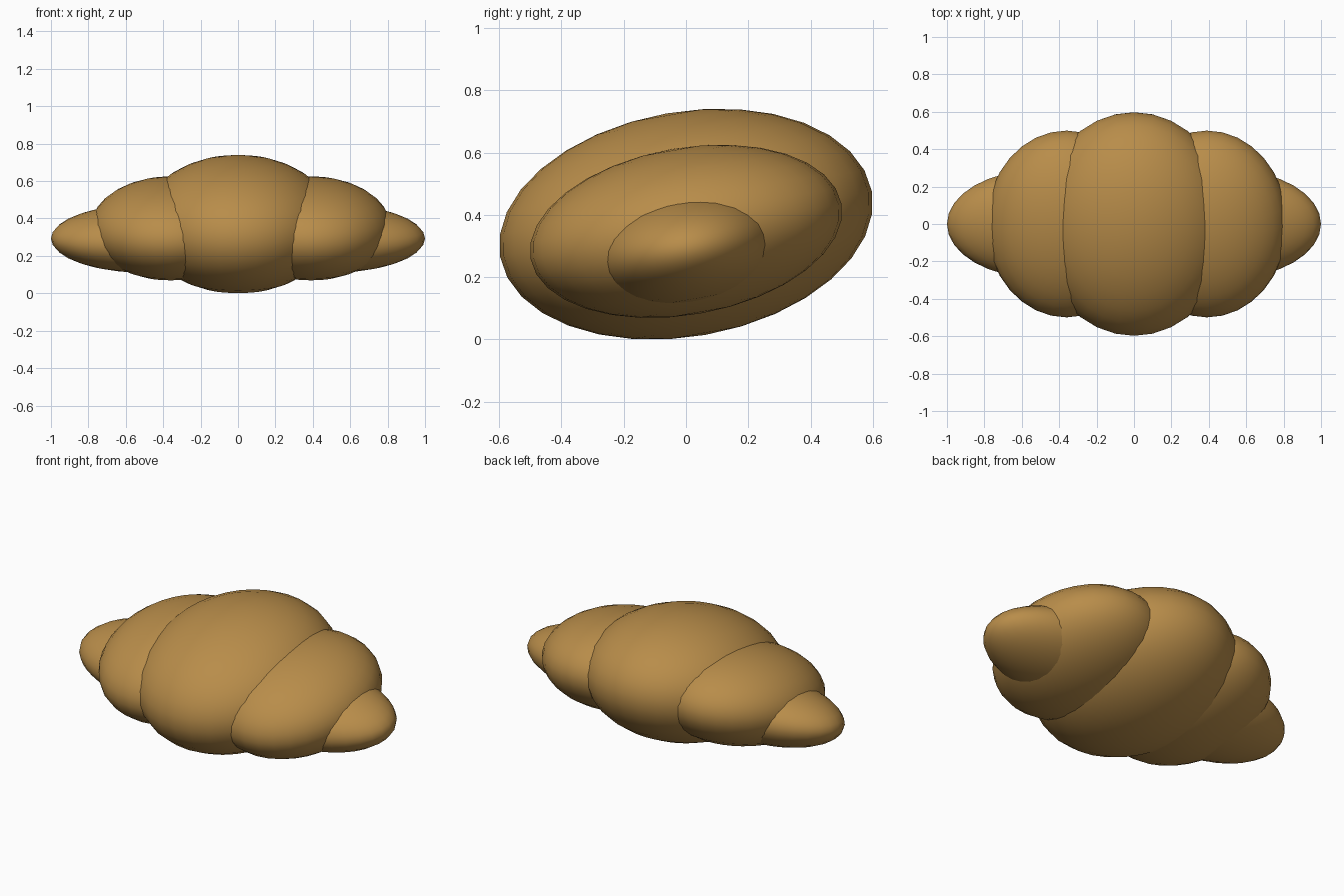
import bpy, math

if "Cube" in bpy.data.objects:
    bpy.data.objects.remove(bpy.data.objects["Cube"])

crust = bpy.data.materials.new("crust")
crust.diffuse_color = (0.48, 0.265, 0.068, 1)
crust.use_nodes = True
crust.node_tree.nodes["Principled BSDF"].inputs["Base Color"].default_value = crust.diffuse_color


def lobe(name, x, z, radii):
    # smooth ellipsoid tilted about the x axis
    bpy.ops.mesh.primitive_uv_sphere_add(segments=32, ring_count=16, radius=1,
                                         location=(x, 0, z))
    ob = bpy.context.object
    ob.name = name
    ob.scale = radii
    ob.rotation_euler.x = math.radians(10)
    ob.data.materials.append(crust)
    bpy.ops.object.shade_smooth()


# Large middle, two side lobes, two tapering tips
lobe("middle_lobe", 0, 0.37, (0.52, 0.606, 0.361))
lobe("side_lobe_left", -0.36, 0.347, (0.43, 0.507, 0.268))
lobe("side_lobe_right", 0.39, 0.347, (0.43, 0.507, 0.268))
for side, sx in (("left", -1), ("right", 1)):
    lobe("tip_" + side, sx * 0.5, 0.293, (0.5, 0.295, 0.178))
